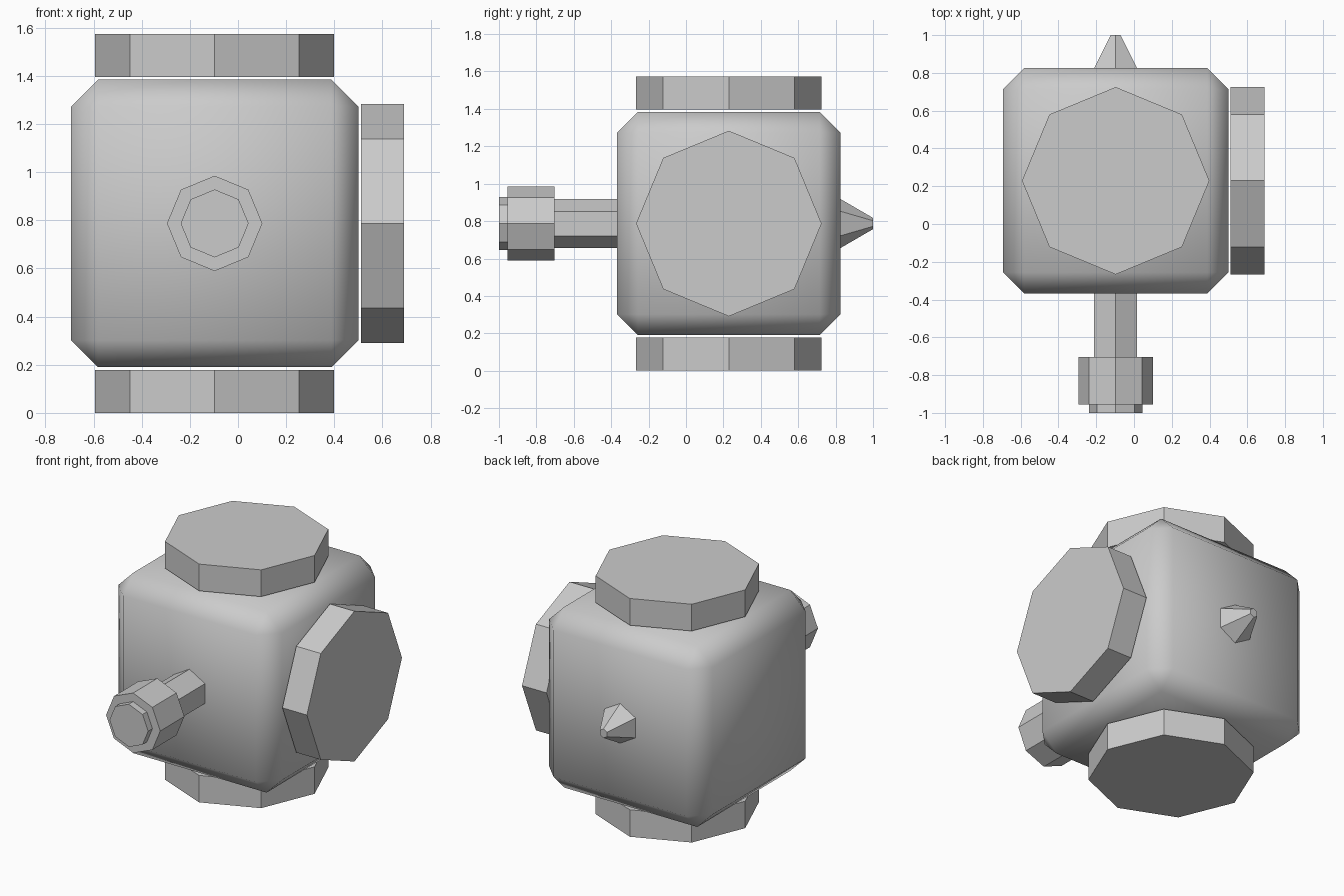
import bpy
from math import pi

if "Cube" in bpy.data.objects:
    bpy.data.objects.remove(bpy.data.objects["Cube"])

CX, CY, CZ = -0.097, 0.229, 0.787   # centre of the body


def prism(name, axis, lo, hi, r1, sides, r2=None):
    """Prism or tapered prism along an axis, one vertex pointing along a world axis."""
    r2 = r1 if r2 is None else r2
    loc = [CX, CY, CZ]
    loc['xyz'.index(axis)] = (lo + hi) / 2
    rot = {'x': (0, pi / 2, 0), 'y': (-pi / 2, 0, 0), 'z': (0, 0, 0)}[axis]
    bpy.ops.mesh.primitive_cone_add(vertices=sides, radius1=r1, radius2=r2,
                                    depth=hi - lo, location=loc, rotation=rot)
    ob = bpy.context.object
    ob.name = name
    bpy.ops.object.shade_flat()
    return ob


# Chamfered, smooth-shaded cube body
bpy.ops.mesh.primitive_cube_add(size=1.194, location=(CX, CY, CZ))
body = bpy.context.object
body.name = "body"
bev = body.modifiers.new("chamfer", 'BEVEL')
bev.width = 0.112
bev.segments = 1
bev.limit_method = 'NONE'
bpy.ops.object.shade_smooth()

# Octagonal plates on top, bottom and right side
prism("top_plate", 'z', 1.396, 1.573, 0.496, 8)
prism("bottom_plate", 'z', 0.0, 0.178, 0.496, 8)
prism("right_plate", 'x', 0.511, 0.69, 0.496, 8)

# Hexagonal rod through the body, with a blunt spike at the back
prism("rod", 'y', -0.8, 0.826, 0.131, 6)
prism("rear_spike", 'y', 0.826, 1.0, 0.131, 6, 0.03)

# Octagonal knob and end cap at the front
prism("knob", 'y', -0.955, -0.703, 0.198, 8)
prism("knob_cap", 'y', -1.0, -0.94, 0.141, 8)
